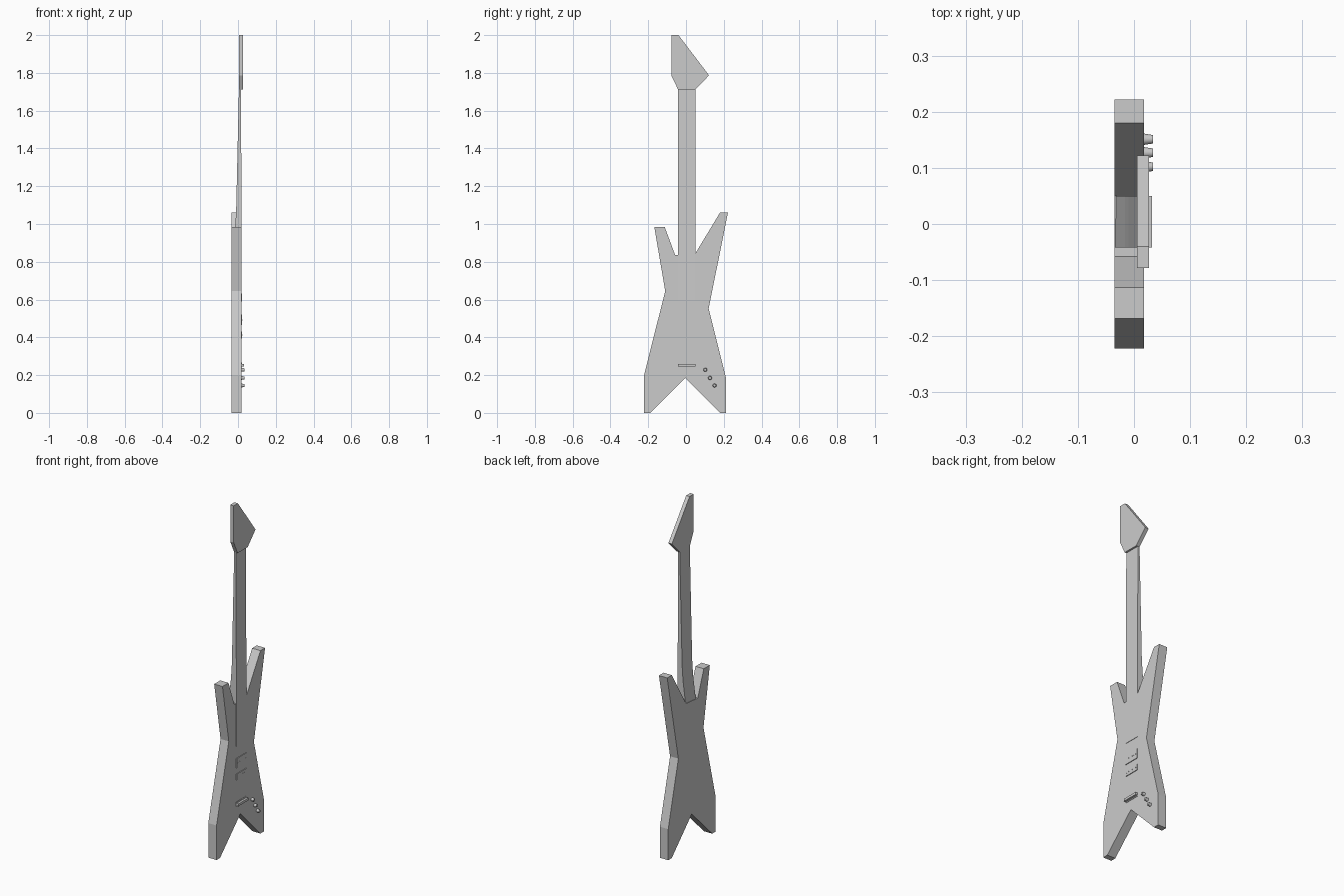
import bpy, bmesh
from math import pi
from mathutils import Matrix, Vector

cube = bpy.data.objects.get("Cube")
if cube:
    bpy.data.objects.remove(cube)

grey = bpy.data.materials.new("plain grey")
grey.use_nodes = True
COLOUR = (0.6, 0.6, 0.6, 1)
grey.diffuse_color = COLOUR
grey.node_tree.nodes["Principled BSDF"].inputs["Base Color"].default_value = COLOUR


def finish(bm, name):
    bmesh.ops.recalc_face_normals(bm, faces=bm.faces)
    mesh = bpy.data.meshes.new(name)
    bm.to_mesh(mesh)
    bm.free()
    mesh.materials.append(grey)
    obj = bpy.data.objects.new(name, mesh)
    bpy.context.collection.objects.link(obj)
    return obj


def prism(name, points, offset):
    """Extrude a flat outline along the offset vector."""
    bm = bmesh.new()
    face = bm.faces.new([bm.verts.new(p) for p in points])
    new = bmesh.ops.extrude_face_region(bm, geom=[face])["geom"]
    verts = [v for v in new if isinstance(v, bmesh.types.BMVert)]
    bmesh.ops.translate(bm, verts=verts, vec=Vector(offset))
    return finish(bm, name)


def slab(name, outline, back, front):
    """Outline in (y, z), thickness along x."""
    return prism(name, [(back, y, z) for y, z in outline], (front - back, 0, 0))


def plate(name, y0, y1, z0, z1, back, front):
    return slab(name, [(y0, z0), (y1, z0), (y1, z1), (y0, z1)], back, front)


def peg(name, y, z, back, front, r_base, r_top, sides):
    """Tapered round peg pointing along +x."""
    bm = bmesh.new()
    place = Matrix.Translation(((back + front) / 2, y, z)) @ Matrix.Rotation(pi / 2, 4, "Y")
    bmesh.ops.create_cone(bm, cap_ends=True, segments=sides, radius1=r_base,
                          radius2=r_top, depth=front - back, matrix=place)
    return finish(bm, name)


BACK, FRONT = -0.035, 0.018
NECK_Y0, NECK_Y1 = -0.042, 0.05

# Angular body with two horns and a notched tail
slab("body", [(-0.168, 0.985), (-0.113, 0.985), (-0.058, 0.837), (-0.042, 0.837),
              (0.05, 0.845), (0.18, 1.06), (0.222, 1.06), (0.12, 0.553),
              (0.213, 0.18), (0.213, 0), (0.18, 0), (-0.003, 0.185),
              (-0.19, 0), (-0.222, 0), (-0.222, 0.2), (-0.11, 0.645)], BACK, FRONT)

# Neck with a tapered back and sloping heel, lying slightly proud of the body
neck_side = [(0.02, 0.59), (0.016, 1.715), (0.005, 1.715),
             (-0.01, 1.06), (-0.016, 0.97), (-0.034, 0.83), (0.0, 0.59)]
prism("neck", [(x, NECK_Y0, z) for x, z in neck_side], (0, NECK_Y1 - NECK_Y0, 0))

# Pointed headstock
slab("headstock", [(-0.078, 2), (-0.04, 2), (0.122, 1.787), (0.05, 1.712),
                   (-0.042, 1.712), (-0.078, 1.787)], 0.005, 0.027)

# Pickups with pole pieces
for label, z0, z1 in (("neck", 0.465, 0.52), ("bridge", 0.395, 0.43)):
    plate(label + "_pickup", NECK_Y0, NECK_Y1, z0, z1, 0.012, 0.022)
    for i in range(6):
        peg(f"{label}_pole_{i + 1}", -0.031 + 0.014 * i, (z0 + z1) / 2,
            0.02, 0.0235, 0.003, 0.003, 8)

# Bridge base and raised bar
plate("bridge_base", NECK_Y0, NECK_Y1, 0.24, 0.268, 0.012, 0.02)
plate("bridge_bar", NECK_Y0, NECK_Y1, 0.246, 0.26, 0.018, 0.032)

# Control knobs
for i, (y, z) in enumerate([(0.102, 0.228), (0.127, 0.185), (0.151, 0.145)]):
    knob = peg(f"knob_{i + 1}", y, z, 0.015, 0.034, 0.0105, 0.0075, 16)
    bpy.ops.object.select_all(action="DESELECT")
    knob.select_set(True)
    bpy.context.view_layer.objects.active = knob
    bpy.ops.object.shade_smooth_by_angle()
